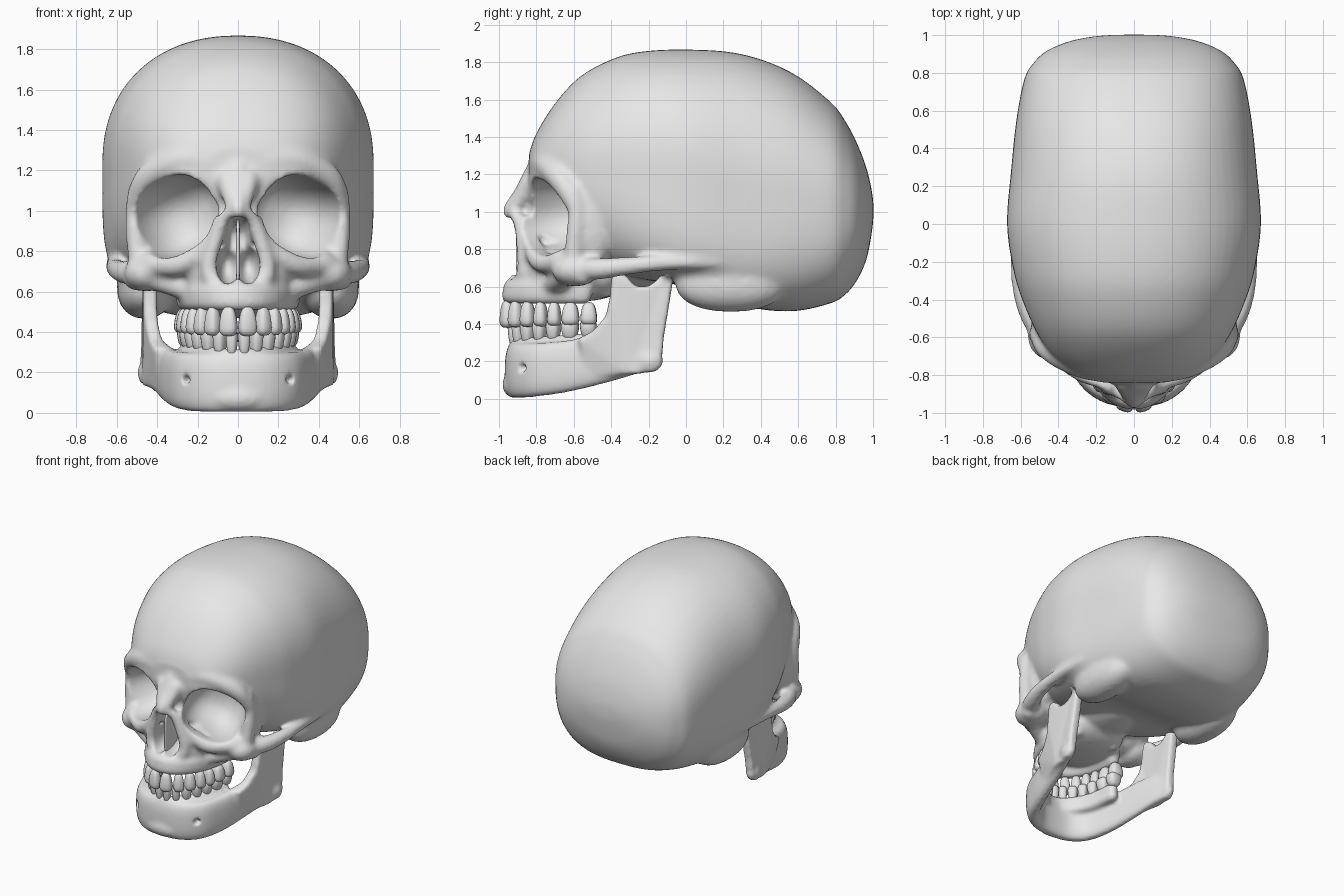
import bpy, bmesh, math
from mathutils import Vector, Matrix

if "Cube" in bpy.data.objects:
    bpy.data.objects.remove(bpy.data.objects["Cube"], do_unlink=True)

bone = bpy.data.materials.new("bone_grey")
bone.use_nodes = True
bone.diffuse_color = (0.8, 0.8, 0.8, 1)
bone.node_tree.nodes["Principled BSDF"].inputs["Base Color"].default_value = (0.8, 0.8, 0.8, 1)
SIDES = (1, -1)


def spline(pts, steps=6):
    """Smooth curve through points of any dimension."""
    pts = [Vector(p) for p in pts]
    out = []
    for i in range(len(pts) - 1):
        b, c = pts[i], pts[i + 1]
        a = pts[i - 1] if i else b * 2 - c
        d = pts[i + 2] if i + 2 < len(pts) else c * 2 - b
        for k in range(steps):
            t = k / steps
            out.append((b * 2 + (c - a) * t + (a * 2 - b * 5 + c * 4 - d) * t * t
                        + (b * 3 - a - c * 3 + d) * t ** 3) / 2)
    return out + [pts[-1]]


def power(value, p):
    return math.copysign(abs(value) ** p, value)


def loft(bm, rings):
    """Skin closed rings and cap both ends."""
    rings = [[bm.verts.new(p) for p in ring] for ring in rings]
    n = len(rings[0])
    for r, q in zip(rings, rings[1:]):
        for i in range(n):
            bm.faces.new((r[i], r[(i + 1) % n], q[(i + 1) % n], q[i]))
    bm.faces.new(rings[0])
    bm.faces.new(rings[-1])


def tube(bm, pts, s=1, n=14):
    """Rounded rod through (x, y, z, radius) points."""
    path = spline([(p[0] * s, *p[1:]) for p in pts])
    rings = []
    for i, p in enumerate(path):
        step = path[min(i + 1, len(path) - 1)] - path[max(i - 1, 0)]
        turn = step.to_3d().to_track_quat('Z', 'Y')
        rings.append([p.to_3d() + turn @ Vector((math.cos(k * math.tau / n), math.sin(k * math.tau / n), 0)) * p[3]
                      for k in range(n)])
    loft(bm, rings)
    for p in (path[0], path[-1]):
        blob(bm, p.to_3d(), [p[3]] * 3)


def blob(bm, centre, radii, p=1.0, turn=Matrix(), taper=0.0, seg=20):
    """Ellipsoid, squarer as p drops, with optional taper along z."""
    made = bmesh.ops.create_uvsphere(bm, u_segments=seg, v_segments=seg // 2 + 2, radius=1)
    for v in made["verts"]:
        x, y, z = (power(c, p) for c in v.co)
        k = 1 + taper * z
        v.co = Vector(centre) + turn.to_3x3() @ Vector((x * k * radii[0], y * k * radii[1], z * radii[2]))


def finish(bm, name):
    bmesh.ops.recalc_face_normals(bm, faces=bm.faces[:])
    mesh = bpy.data.meshes.new(name)
    bm.to_mesh(mesh)
    bm.free()
    mesh.materials.append(bone)
    mesh.shade_smooth()
    ob = bpy.data.objects.new(name, mesh)
    bpy.context.collection.objects.link(ob)
    return ob


def remesh(ob, size):
    m = ob.modifiers.new("fuse", 'REMESH')
    m.mode = 'VOXEL'
    m.voxel_size = size
    m.use_smooth_shade = True


def bake(ob):
    deps = bpy.context.evaluated_depsgraph_get()
    mesh = bpy.data.meshes.new_from_object(ob.evaluated_get(deps))
    ob.modifiers.clear()
    ob.data = mesh
    mesh.materials.clear()
    mesh.materials.append(bone)
    mesh.shade_smooth()


def carve(ob, cutter, size, smoothing):
    """Fuse and blend the parts, cut the hollows, then soften the edges."""
    remesh(cutter, 0.012)
    cutter.hide_render = True
    bake(cutter)
    for stage, amount in (("blend", smoothing * 2), ("soften", smoothing)):
        remesh(ob, size)
        soft = ob.modifiers.new(stage, 'SMOOTH')
        soft.factor = 0.5
        soft.iterations = amount
        if stage == "blend":
            bake(ob)
            cut = ob.modifiers.new("hollows", 'BOOLEAN')
            cut.operation = 'DIFFERENCE'
            cut.solver = 'EXACT'
            cut.object = cutter
    bake(ob)
    bpy.data.objects.remove(cutter, do_unlink=True)


def arch(a, b, t):
    return a * math.sin(t), -0.5 - b * math.cos(t)


# Braincase: y, top, bottom, half width, squareness of the lower half
bm = bmesh.new()
stations = [(-.84, 1.31, 1.1, .16, 2), (-.8, 1.42, .97, .31, 2), (-.7, 1.58, .86, .43, 2.2),
            (-.57, 1.72, .76, .517, 2.7), (-.41, 1.81, .68, .588, 3.2), (-.25, 1.855, .64, .637, 3.9),
            (0, 1.868, .6, .672, 5), (.29, 1.845, .5, .65, 4.3), (.555, 1.75, .468, .622, 3.4),
            (.77, 1.59, .51, .58, 2.9), (.855, 1.48, .56, .53, 2.6), (.915, 1.365, .635, .465, 2.3),
            (.965, 1.235, .745, .35, 2.1), (.992, 1.12, .88, .22, 2), (1.002, 1.05, .96, .1, 2)]
rings = []
for y, top, low, wide, square in spline(stations):
    ring = []
    for k in range(64):
        c, s = math.cos(k * math.tau / 64), math.sin(k * math.tau / 64)
        e = 2 / (2.2 if s > 0 else square)
        ring.append((wide * power(c, e), y, (top + low) / 2 + (top - low) / 2 * power(s, e)))
    rings.append(ring)
loft(bm, rings)

# Middle of the face: upper jaw, nose root, skull base, palate rim
blob(bm, (0, -.6, .68), (.29, .3, .16), .8)
blob(bm, (0, -.7, .95), (.125, .17, .26))
blob(bm, (0, -.3, .72), (.22, .36, .13))
tube(bm, [(0, -.81, 1.2, .06), (0, -.865, 1.1, .055), (0, -.938, 1.02, .04), (0, -.95, .99, .03)])
for a, b, z, r in ((.265, .442, .55, .045), (.26, .425, .59, .055), (.245, .38, .64, .06)):
    tube(bm, [(*arch(a, b, math.radians(d)), z, r) for d in range(-84, 85, 21)])

for s in SIDES:
    # Nose rim and nasal wall
    tube(bm, [(.1, -.87, .62, .05), (.145, -.86, .7, .045), (.12, -.87, .83, .04),
              (.075, -.89, .95, .037), (.03, -.92, 1.01, .035), (.05, -.83, 1.15, .06)], s)
    # Brow ridge
    tube(bm, [(.495, -.595, 1.05, .06), (.445, -.665, 1.165, .065), (.3, -.73, 1.245, .08),
              (.16, -.755, 1.25, .085), (.04, -.765, 1.22, .08)], s)
    # Outer bar and outer wall of the eye socket
    tube(bm, [(.49, -.6, .76, .055), (.505, -.59, .88, .052), (.505, -.585, 1.0, .052), (.485, -.6, 1.1, .06)], s)
    blob(bm, (s * .44, -.5, .95), (.105, .12, .24), .85)
    # Lower rim of the eye socket
    tube(bm, [(.48, -.61, .73, .06), (.4, -.69, .73, .055), (.28, -.78, .735, .055),
              (.17, -.82, .82, .05), (.12, -.83, .95, .04)], s)
    # Cheekbone and its buttress
    blob(bm, (s * .455, -.59, .69), (.11, .13, .09))
    tube(bm, [(.51, -.55, .66, .055), (.4, -.64, .66, .06), (.27, -.7, .62, .06)], s)
    blob(bm, (s * .34, -.6, .73), (.18, .16, .1))
    # Cheek arch running back over the ear
    tube(bm, [(.48, -.59, .7, .06), (.55, -.47, .695, .06), (.598, -.32, .71, .05), (.612, -.12, .728, .043),
              (.605, .1, .735, .042), (.585, .3, .73, .03)], s)
    # Bony lump behind the ear and plates behind the palate
    blob(bm, (s * .46, .24, .62), (.14, .3, .155), .9)
    tube(bm, [(.16, -.43, .57, .035), (.15, -.38, .66, .045), (.14, -.3, .74, .06)], s)
skull = finish(bm, "cranium_and_face")

# Eye sockets, nose opening and cheek hollows
bm = bmesh.new()
for s in SIDES:
    turn = Matrix.Rotation(s * math.radians(28), 4, 'Z') @ Matrix.Rotation(s * math.radians(24), 4, 'Y')
    blob(bm, (s * .312, -.745, .972), (.222, .3, .192), .82, turn, seg=32)
    blob(bm, (s * .05, -.9, .735), (.06, .2, .1))
    blob(bm, (s * .022, -.93, .86), (.042, .18, .115))
    blob(bm, (s * .25, -.84, .69), (.02, .05, .02))
carve(skull, finish(bm, "skull_cutter"), .0135, 4)

bm = bmesh.new()
blob(bm, (0, -.8, .79), (.01, .11, .17), .45)
finish(bm, "nasal_septum")

# Lower jaw body: x, y, bottom, top, half thickness
bm = bmesh.new()
half = [(0, -.915, .003, .3, .054), (.14, -.895, .003, .3, .054), (.25, -.81, .01, .3, .054),
        (.315, -.66, .03, .31, .05), (.36, -.5, .065, .34, .045), (.41, -.3, .12, .36, .04), (.445, -.18, .17, .34, .035)]
path = spline([(-p[0], *p[1:]) for p in half[:0:-1]] + half)
rings = []
for i, (x, y, low, top, thick) in enumerate(path):
    step = path[min(i + 1, len(path) - 1)] - path[max(i - 1, 0)]
    side = Vector((step[1], -step[0], 0)).normalized()
    ring = []
    for k in range(24):
        c, sn = math.cos(k * math.tau / 24), math.sin(k * math.tau / 24)
        ring.append(Vector((x, y, (top + low) / 2 + (top - low) / 2 * power(sn, .75))) + side * thick * power(c, .75))
    rings.append(ring)
loft(bm, rings)
blob(bm, (0, -.925, .075), (.14, .057, .067))
for z in (.22, .275):
    tube(bm, [(*arch(.255, .41, math.radians(d)), z + abs(d) * .0004, .042) for d in range(-84, 85, 21)])

# Upright plates of the jaw, with hinge knobs
outline = [(-.52, .12), (-.3, .13), (-.17, .145), (-.13, .2), (-.12, .32), (-.06, .69), (-.11, .7), (-.15, .64),
           (-.2, .6), (-.27, .6), (-.32, .66), (-.37, .685), (-.4, .65), (-.405, .55), (-.43, .44), (-.5, .36), (-.58, .32)]
for s in SIDES:
    rings = []
    for off in (-.034, .034):
        rings.append([(s * (.455 - .035 * (z - .15) + off - max(0, -.25 - y) * max(0, .6 - z) * .75), y, z)
                      for y, z in outline])
    loft(bm, rings)
    blob(bm, (s * .45, -.09, .68), (.08, .042, .04))
    blob(bm, (s * .455, -.19, .2), (.043, .07, .06))
jaw = finish(bm, "lower_jaw")

bm = bmesh.new()
for s in SIDES:
    blob(bm, (s * .255, -.872, .165), (.024, .04, .024))
carve(jaw, finish(bm, "jaw_cutter"), .0115, 4)


# Teeth set side by side along each arch
def teeth(name, a, b, widths, front_z, back_z, front_h, back_h, taper):
    bm = bmesh.new()
    t = 0
    for i, w in enumerate(widths):
        t += w / 2 / math.hypot(a * math.cos(t), b * math.sin(t))
        f = i / (len(widths) - 1)
        for s in SIDES:
            x, y = arch(a, b, t * s)
            turn = Matrix.Rotation(math.atan2(b * math.sin(t * s), a * math.cos(t)), 4, 'Z')
            blob(bm, (x, y, front_z + (back_z - front_z) * f),
                 (w * .45, .034 + .016 * f, front_h + (back_h - front_h) * f), .68, turn, taper, 16)
        t += w / 2 / math.hypot(a * math.cos(t), b * math.sin(t))
    finish(bm, name)


teeth("upper_teeth", .265, .465, (.095, .08, .08, .075, .075, .1, .095), .453, .455, .073, .062, -.22)
teeth("lower_teeth", .25, .42, (.06, .065, .075, .075, .08, .1, .095), .348, .37, .07, .052, .22)
